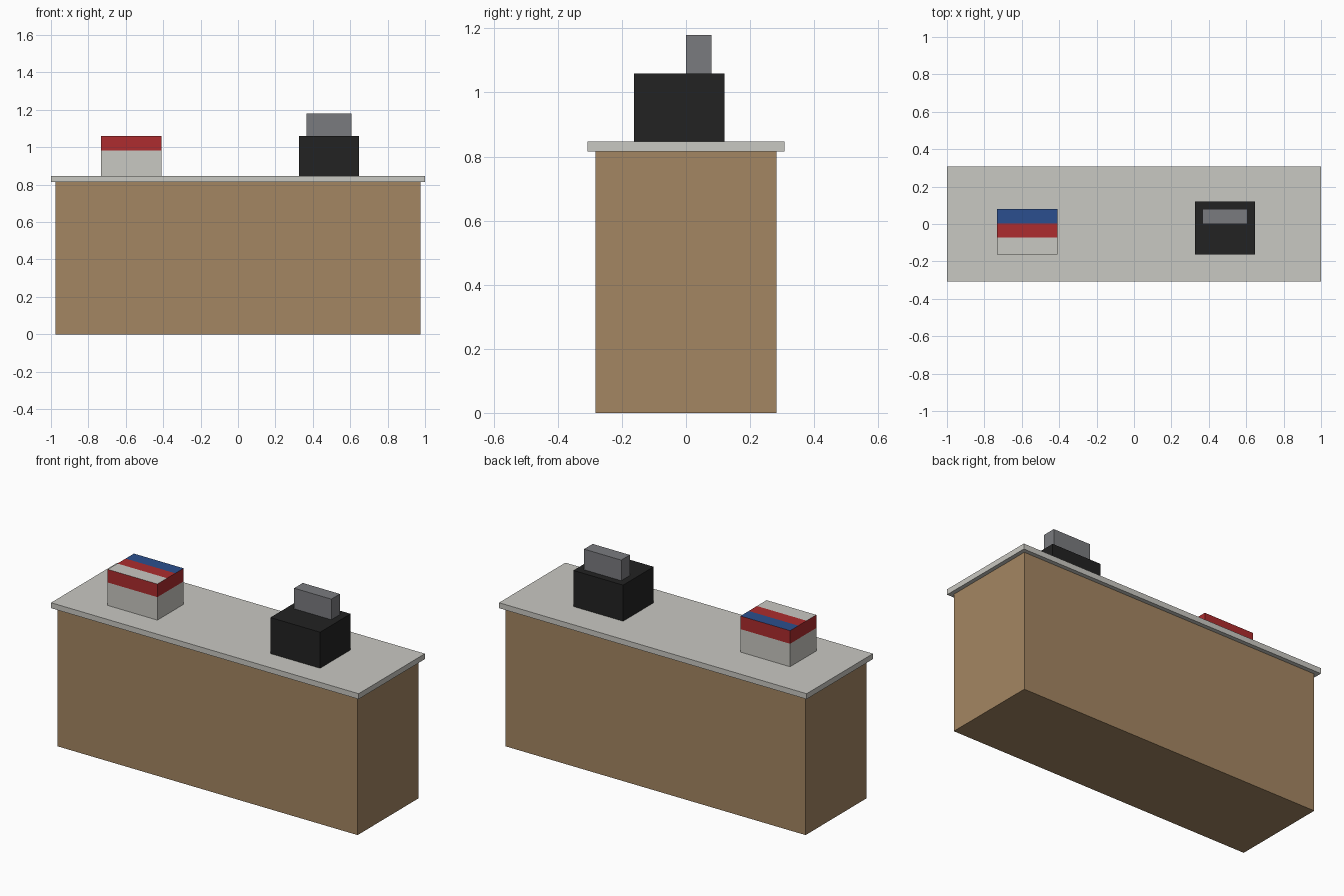
import bpy
import bmesh

cube = bpy.data.objects.get("Cube")
if cube:
    bpy.data.objects.remove(cube, do_unlink=True)


def material(name, rgb):
    """Flat material from 8-bit sRGB values."""
    lin = [((c / 255 + 0.055) / 1.055) ** 2.4 for c in rgb]
    mat = bpy.data.materials.new(name)
    mat.use_nodes = True
    mat.diffuse_color = (*lin, 1)
    bsdf = next(n for n in mat.node_tree.nodes if n.type == "BSDF_PRINCIPLED")
    bsdf.inputs["Base Color"].default_value = (*lin, 1)
    return mat


def box(name, x, y, z, *mats):
    """Box spanning the given (min, max) ranges."""
    bm = bmesh.new()
    bmesh.ops.create_cube(bm, size=1)
    for v in bm.verts:
        v.co = [r[0] if c < 0 else r[1] for c, r in zip(v.co, (x, y, z))]
    mesh = bpy.data.meshes.new(name)
    bm.to_mesh(mesh)
    bm.free()
    for m in mats:
        mesh.materials.append(m)
    obj = bpy.data.objects.new(name, mesh)
    bpy.context.collection.objects.link(obj)
    return obj


wood = material("wood", (164, 134, 98))
stone = material("pale_stone", (201, 200, 194))
black = material("black_plastic", (34, 34, 34))
grey = material("grey_plastic", (122, 123, 127))
red = material("red_card", (173, 44, 46))
blue = material("blue_card", (43, 79, 142))

BODY_TOP, COUNTER_TOP, BOX_TOP = 0.815, 0.847, 1.059

# Counter
box("counter_body", (-0.976, 0.976), (-0.283, 0.283), (0, BODY_TOP), wood)
box("countertop", (-1, 1), (-0.308, 0.308), (BODY_TOP, COUNTER_TOP), stone)

# Cash register
box("register_base", (0.325, 0.648), (-0.163, 0.12), (COUNTER_TOP, BOX_TOP), black)
box("register_display", (0.365, 0.607), (0, 0.08), (BOX_TOP, 1.18), grey)

# Display box with a red upper band and a striped lid
display = box("striped_box", (-0.733, -0.41), (-0.163, 0.08),
              (COUNTER_TOP, BOX_TOP), stone, red, blue)
BAND_Z, RED_Y, BLUE_Y = 0.982, -0.073, 0.003
bm = bmesh.new()
bm.from_mesh(display.data)
for co, no in (((0, 0, BAND_Z), (0, 0, 1)),
               ((0, RED_Y, 0), (0, 1, 0)),
               ((0, BLUE_Y, 0), (0, 1, 0))):
    bmesh.ops.bisect_plane(bm, geom=bm.verts[:] + bm.edges[:] + bm.faces[:],
                           plane_co=co, plane_no=no)
bm.normal_update()
for f in bm.faces:
    c = f.calc_center_median()
    if f.normal.z > 0.5:
        f.material_index = 2 if c.y > BLUE_Y else 1 if c.y > RED_Y else 0
    else:
        f.material_index = 1 if c.z > BAND_Z else 0
bm.to_mesh(display.data)
bm.free()
